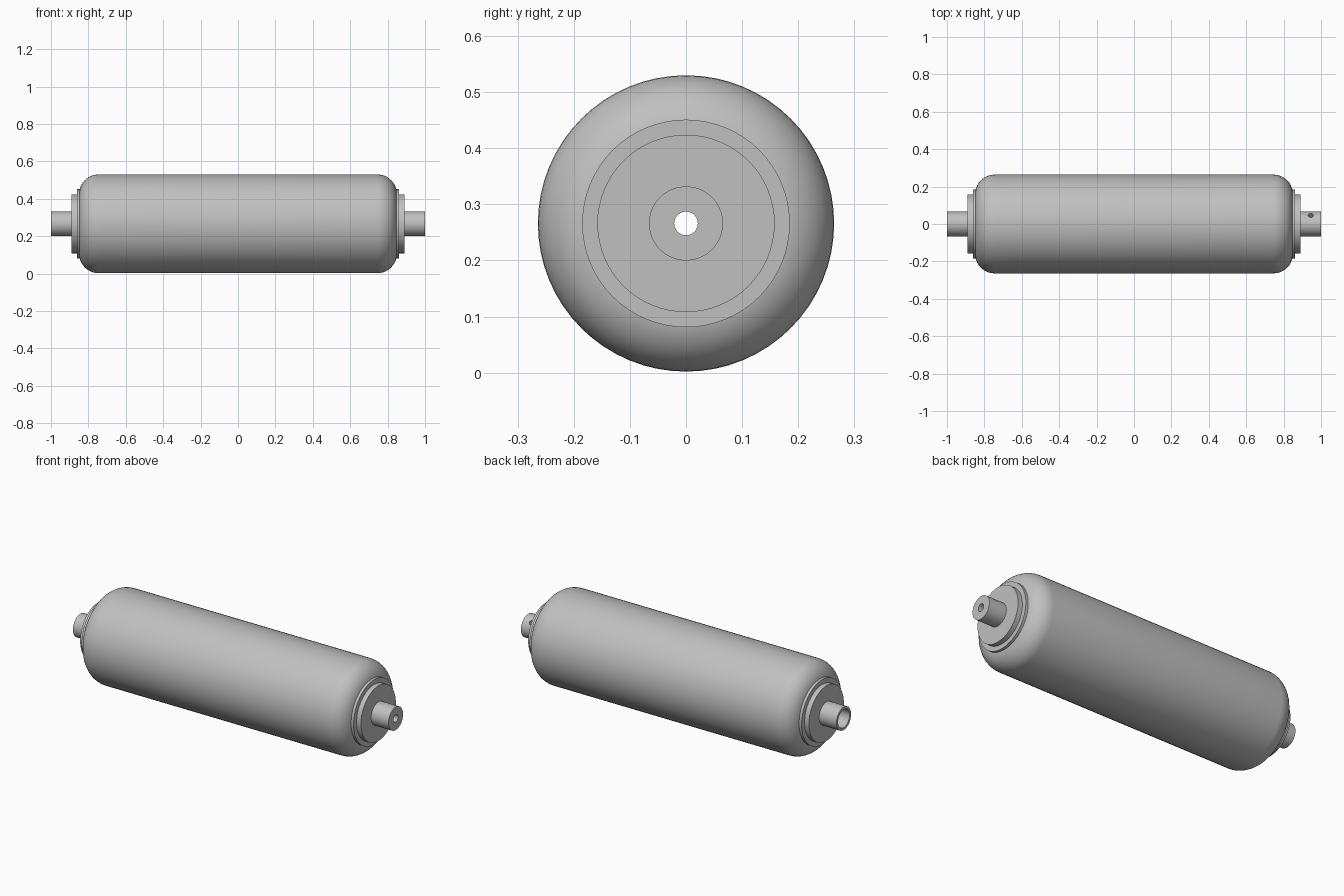
import bpy
import bmesh
from math import sin, cos, pi, radians
from mathutils import Vector

if "Cube" in bpy.data.objects:
    bpy.data.objects.remove(bpy.data.objects["Cube"])

AXIS_Z = 0.266      # height of the roller axis
SHAFT_R = 0.066
BORE_R = 0.021

steel = bpy.data.materials.new("plain grey steel")
steel.use_nodes = True
GREY = (0.53, 0.53, 0.53, 1)
steel.diffuse_color = GREY
steel.node_tree.nodes["Principled BSDF"].inputs["Base Color"].default_value = GREY


def finish(name, bm):
    """Turn a bmesh into a smooth-shaded steel object."""
    bmesh.ops.recalc_face_normals(bm, faces=bm.faces)
    mesh = bpy.data.meshes.new(name)
    bm.to_mesh(mesh)
    bm.free()
    obj = bpy.data.objects.new(name, mesh)
    bpy.context.collection.objects.link(obj)
    obj.location.z = AXIS_Z
    mesh.materials.append(steel)
    smooth(obj)
    return obj


def smooth(obj):
    bpy.ops.object.select_all(action="DESELECT")
    obj.select_set(True)
    bpy.context.view_layer.objects.active = obj
    bpy.ops.object.shade_smooth_by_angle(angle=radians(30))


def lathe(name, profile, sides=64):
    """Revolve a closed (x, radius) profile around the x axis."""
    bm = bmesh.new()
    verts = [bm.verts.new((x, 0, r)) for x, r in profile]
    edges = [bm.edges.new((v, verts[i - 1])) for i, v in enumerate(verts)]
    bmesh.ops.spin(bm, geom=verts + edges, cent=(0, 0, 0), axis=(1, 0, 0),
                   angle=2 * pi, steps=sides, use_merge=True)
    bmesh.ops.remove_doubles(bm, verts=bm.verts, dist=1e-5)
    return finish(name, bm)


def ring(name, x0, x1, radius):
    return lathe(name, [(x0, SHAFT_R), (x0, radius), (x1, radius), (x1, SHAFT_R)])


# Roller drum with rounded shoulders
fillet, drum_r, drum_end = 0.105, 0.264, 0.85
arc = [(drum_end - fillet + fillet * sin(a), drum_r - fillet + fillet * cos(a))
       for a in (i * pi / 20 for i in range(11))]
half = arc + [(drum_end, SHAFT_R)]
lathe("drum", half + [(-x, r) for x, r in reversed(half)])

# Stepped end caps
for side, s in (("left", 1), ("right", -1)):
    ring(side + "_collar", s * 0.84, s * 0.862, 0.185)
    ring(side + "_end_disc", s * 0.855, s * 0.89, 0.158)

# Through shaft: narrow bore, widened to a socket at the right end
shaft = lathe("shaft", [(-1, SHAFT_R), (1, SHAFT_R), (1, BORE_R),
                        (-0.8, BORE_R), (-0.8, 0.052), (-1, 0.052)])

# Oblique cross hole from the shaft surface down into the bore
outward = Vector((0, 1, 1)).normalized()
bm = bmesh.new()
bmesh.ops.create_cone(bm, cap_ends=True, segments=24, radius1=0.014,
                      radius2=0.014, depth=0.1)
bmesh.ops.rotate(bm, verts=bm.verts, matrix=outward.to_track_quat("Z", "Y").to_matrix())
bmesh.ops.translate(bm, verts=bm.verts, vec=outward * 0.06 + Vector((0.945, 0, 0)))
cutter = finish("cross_hole_cutter", bm)
cutter.hide_render = True

cut = shaft.modifiers.new("cross hole", "BOOLEAN")
cut.operation = "DIFFERENCE"
cut.solver = "EXACT"
cut.object = cutter
bpy.context.view_layer.objects.active = shaft
bpy.ops.object.modifier_apply(modifier=cut.name)
bpy.data.objects.remove(cutter)
smooth(shaft)
